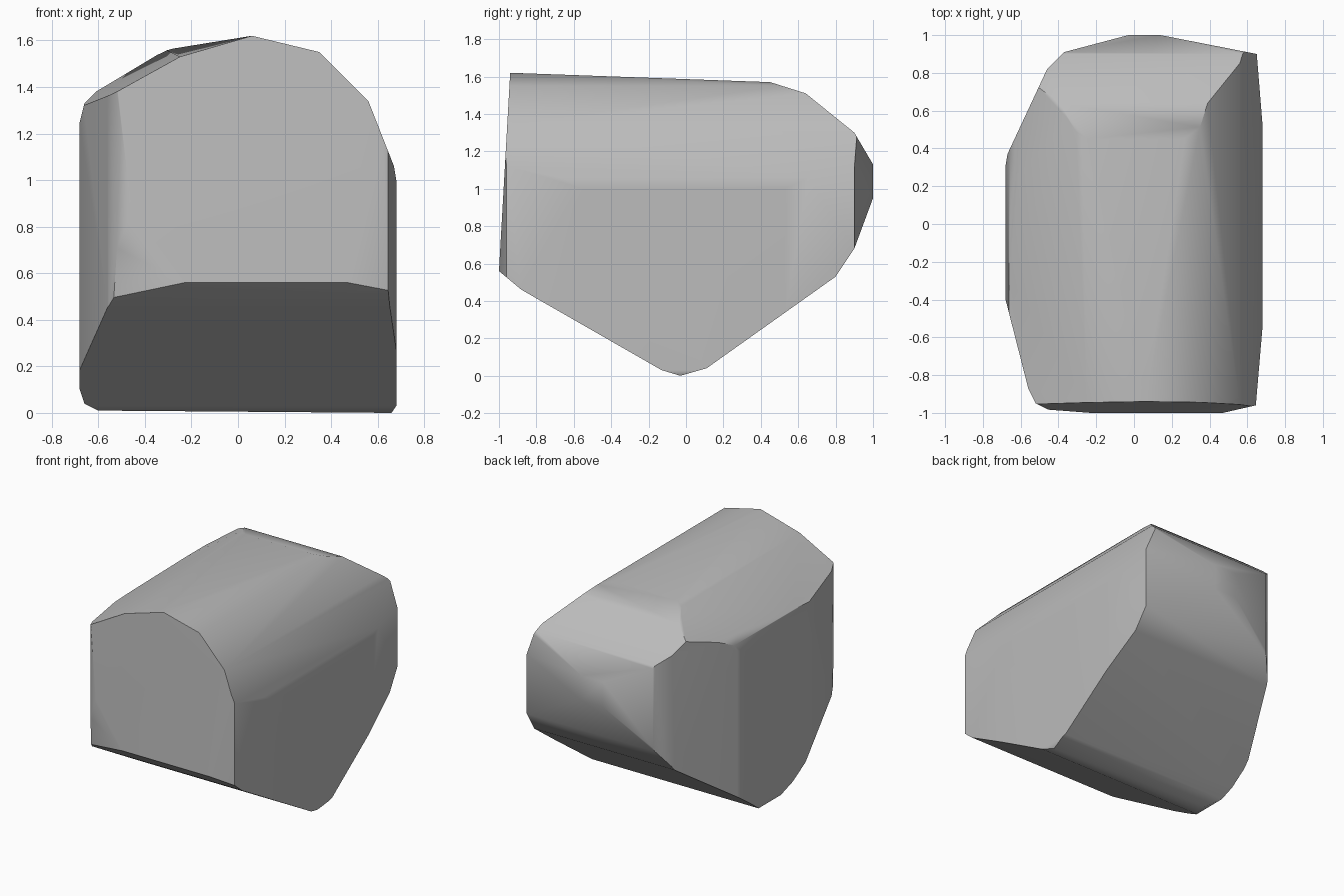
import bpy
import bmesh
import math
from mathutils import Vector

default = bpy.data.objects.get("Cube")
if default:
    bpy.data.objects.remove(default, do_unlink=True)

CORE = Vector((0, 0, 0.85))


def slice_off(bm, point, normal):
    """Trim everything outside one plane and close the cut with a flat face."""
    normal = normal.normalized()
    if normal.dot(CORE - point) > 0:
        normal = -normal
    cut = bmesh.ops.bisect_plane(
        bm, geom=bm.verts[:] + bm.edges[:] + bm.faces[:], dist=1e-5,
        plane_co=point, plane_no=normal, clear_outer=True)
    rim = [item for item in cut["geom_cut"] if isinstance(item, bmesh.types.BMEdge)]
    open_rim = [edge for edge in rim if edge.is_boundary]
    if open_rim:
        bmesh.ops.contextual_create(bm, geom=open_rim)


def carve_profile(bm, outline, place, along):
    """Slice the block along each edge of a convex outline."""
    points = [Vector(place(a, b)) for a, b in outline]
    for start, end in zip(points, points[1:] + points[:1]):
        slice_off(bm, start, (end - start).cross(along))


def carve_facet(bm, a, b, c):
    """Slice the block along the plane through three points."""
    a, b, c = Vector(a), Vector(b), Vector(c)
    slice_off(bm, a, (b - a).cross(c - a))


# Arched outline across the rock
arch = [(-.6, .01), (-.66, .04), (-.68, .1), (-.68, 1.25), (-.66, 1.33),
        (-.61, 1.38), (-.31, 1.56), (.06, 1.62), (.35, 1.55), (.56, 1.34),
        (.67, 1.06), (.68, 1), (.68, .03), (.66, 0)]

# Keel-shaped outline along the rock
keel = [(-.94, 1.62), (.45, 1.57), (.64, 1.51), (.9, 1.3), (1, 1.13), (1, .95),
        (.9, .68), (.8, .53), (.11, .04), (-.03, 0), (-.13, .03),
        (-.88, .46), (-1, .56)]

# Outline of the plan
plan = [(-.68, -.4), (-.56, -.87), (-.52, -.95), (-.42, -1), (.47, -1),
        (.645, -.96), (.68, -.55), (.68, .53), (.65, .9), (.14, 1), (-.03, 1),
        (-.37, .91), (-.46, .82), (-.67, .37), (-.68, .31)]

# Rough block, then chiselled to the outlines
bm = bmesh.new()
bmesh.ops.create_cube(bm, size=4)
carve_profile(bm, arch, lambda a, b: (a, 0, b), Vector((0, 1, 0)))
carve_profile(bm, keel, lambda a, b: (0, a, b), Vector((1, 0, 0)))
carve_profile(bm, plan, lambda a, b: (a, b, 0), Vector((0, 0, 1)))

# Extra chipped facets: crown shoulder and lower front corner
carve_facet(bm, (.06, -.94, 1.62), (-.25, -.94, 1.53), (-.31, .6, 1.56))
carve_facet(bm, (-.25, -.94, 1.53), (-.54, -.93, 1.37), (-.31, .6, 1.56))
carve_facet(bm, (-.4, -.98, .73), (-.21, -1, .525), (-.52, -.93, .53))

bmesh.ops.remove_doubles(bm, verts=bm.verts[:], dist=.008)
bmesh.ops.recalc_face_normals(bm, faces=bm.faces[:])

mesh = bpy.data.meshes.new("rock")
bm.to_mesh(mesh)
bm.free()
rock = bpy.data.objects.new("rock", mesh)
bpy.context.collection.objects.link(rock)

# Plain grey stone
stone = bpy.data.materials.new("grey stone")
stone.use_nodes = True
colour = (.5, .5, .5, 1)
stone.diffuse_color = colour
stone.node_tree.nodes["Principled BSDF"].inputs["Base Color"].default_value = colour
mesh.materials.append(stone)

# Worn edges shade softly, broken edges stay crisp
bpy.ops.object.select_all(action="DESELECT")
rock.select_set(True)
bpy.context.view_layer.objects.active = rock
bpy.ops.object.shade_smooth_by_angle(angle=math.radians(42))
soften = rock.modifiers.new("soften", "WEIGHTED_NORMAL")
soften.keep_sharp = True
